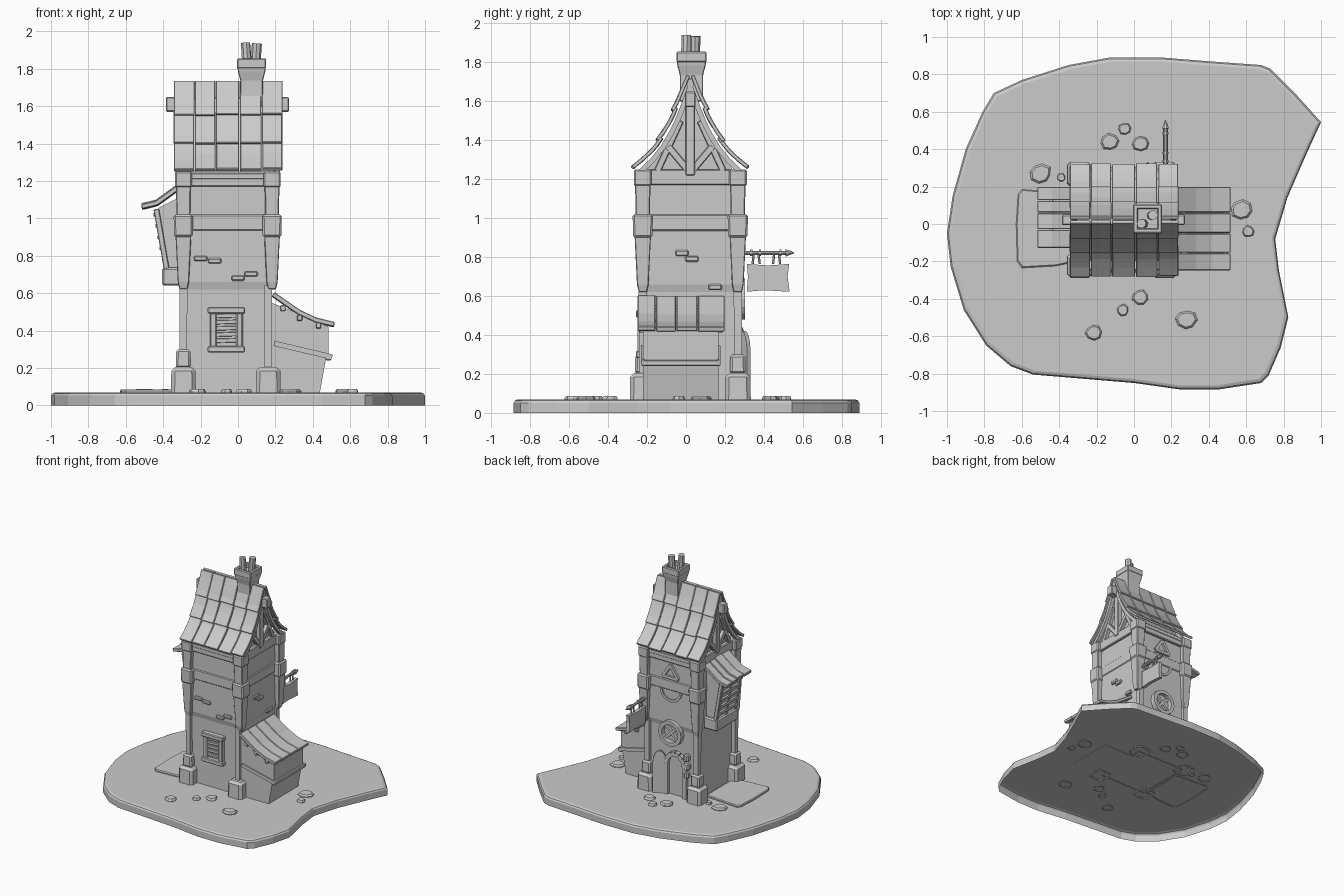
import bpy, bmesh, math, random
from mathutils import Vector

if "Cube" in bpy.data.objects:
    bpy.data.objects.remove(bpy.data.objects["Cube"])
random.seed(4)
CX, CY = -0.055, 0.022          # tower axis
MAT = bpy.data.materials.new("plain grey")
MAT.diffuse_color = (0.6, 0.6, 0.6, 1)
MAT.use_nodes = True
MAT.node_tree.nodes["Principled BSDF"].inputs["Base Color"].default_value = MAT.diffuse_color

def finish(name, bm, bevel=0.0):
    bmesh.ops.recalc_face_normals(bm, faces=bm.faces)
    if bevel:
        bmesh.ops.bevel(bm, geom=bm.edges[:], offset=bevel, segments=1, affect='EDGES', clamp_overlap=True)
    me = bpy.data.meshes.new(name)
    bm.to_mesh(me); bm.free()
    me.materials.append(MAT)
    ob = bpy.data.objects.new(name, me)
    bpy.context.collection.objects.link(ob)
    return ob

def loft(name, rings, bevel=0.0, bottom=True):
    """Solid through rings of equal point count; bottom may stay open."""
    bm = bmesh.new()
    vs = [[bm.verts.new(p) for p in r] for r in rings]
    n = len(vs[0])
    for a, b in zip(vs, vs[1:]):
        for i in range(n):
            bm.faces.new((a[i], a[(i+1) % n], b[(i+1) % n], b[i]))
    if bottom:
        bm.faces.new(vs[0][::-1])
    bm.faces.new(vs[-1])
    return finish(name, bm, bevel)

def rect(x, y, hx, hy, z):
    return [(x-hx, y-hy, z), (x+hx, y-hy, z), (x+hx, y+hy, z), (x-hx, y+hy, z)]

def box(name, x0, x1, y0, y1, z0, z1, bevel=0.006):
    x, y, hx, hy = (x0+x1)/2, (y0+y1)/2, (x1-x0)/2, (y1-y0)/2
    return loft(name, [rect(x, y, hx, hy, z0), rect(x, y, hx, hy, z1)], bevel)

def prism(name, pts, axis, a, b, bevel=0.0):
    """Extrude a 2D outline: axis x -> (y,z), axis y -> (x,z)."""
    f = {'x': lambda p, t: (t, p[0], p[1]), 'y': lambda p, t: (p[0], t, p[1])}[axis]
    return loft(name, [[f(p, t) for p in pts] for t in (a, b)], bevel)

def strip(name, pts, thick, axis, a, b, bevel=0.0):
    """Curved board: polyline thickened to one side, then extruded."""
    P = [Vector(p) for p in pts]
    off = []
    for i, p in enumerate(P):
        d = (P[min(i+1, len(P)-1)] - P[max(i-1, 0)]).normalized()
        off.append(p + Vector((-d.y, d.x)) * thick)
    return prism(name, [tuple(p) for p in P + off[::-1]], axis, a, b, bevel)

def beam(name, p, q, w, bevel=0.004, sides=4, w2=None):
    """Bar between two points, square or round, with optional taper."""
    p, q = Vector(p), Vector(q)
    rot = (q-p).to_track_quat('Z', 'Y').to_matrix()
    k = math.sqrt(2) if sides == 4 else 1
    rings = []
    for c, r in ((p, w), (q, w if w2 is None else w2)):
        rings.append([c + rot @ Vector((r*k*math.cos(2*math.pi*(i+.5)/sides), r*k*math.sin(2*math.pi*(i+.5)/sides), 0)) for i in range(sides)])
    return loft(name, rings, bevel)

def annulus(name, x, z, r0, r1, y0, y1, a0=0, a1=360, n=16):
    arc = [math.radians(a0+(a1-a0)*i/n) for i in range(n+1)]
    for t, u in zip(arc, arc[1:]):
        prism(name, [(x+r*math.cos(a), z+r*math.sin(a)) for r, a in ((r0, t), (r1, t), (r1, u), (r0, u))], 'y', y0, y1)

# island base: shell open underneath
edge = [(-.75,.70),(-.6,.77),(-.35,.85),(-.13,.89),(.15,.89),(.4,.87),(.68,.85),(.73,.83),(.86,.7),(1,.545),
        (.92,.37),(.82,.14),(.755,-.08),(.775,-.25),(.825,-.5),(.785,-.66),(.72,-.81),(.68,-.85),(.45,-.885),(.25,-.885),
        (0,-.85),(-.3,-.825),(-.54,-.805),(-.66,-.76),(-.79,-.65),(-.91,-.46),(-.98,-.23),(-1,-.05),(-.97,.15),(-.9,.4),(-.81,.6)]
loft("island_base", [[(x*s, y*s, z) for x, y in edge] for s, z in ((1, 0), (1, .052), (.992, .064), (.975, .07))], bottom=False)
slab = [(-.6,.185),(-.3,.16),(-.3,-.2),(-.42,-.225),(-.6,-.235),(-.625,-.2),(-.63,0),(-.62,.16)]
loft("side_slab", [[(-.45+(x+.45)*s, y*s, z) for x, y in slab] for s, z in ((1, .062), (1, .078), (.97, .085))], bottom=False)
for x, y, r in ((-.5,.27,.06),(-.13,.44,.05),(-.05,.51,.036),(.035,.43,.048),(.575,.075,.06),(.61,-.04,.035),
                (.035,-.39,.045),(-.06,-.46,.035),(-.215,-.58,.045),(.28,-.51,.055),(-.39,.25,.025)):
    a0 = random.random()*6
    sh = [(math.cos(i*math.pi/4+a0)*random.uniform(.85, 1.1)*r, math.sin(i*math.pi/4+a0)*random.uniform(.8, 1)*r) for i in range(8)]
    loft("ground_stone", [[(x+u*s, y+v*s, z) for u, v in sh] for s, z in ((1, .062), (1, .076), (.8, .088))], bottom=False)

# tower walls and floor bands
loft("tower_walls", [rect(CX, CY, hx, hy, z) for hx, hy, z in
     ((.225,.24,.065),(.222,.237,.35),(.225,.24,.62),(.235,.25,.66),(.235,.25,1.24))], bottom=False)
for z0, z1, g in ((.935, 1.02, .006), (1.17, 1.25, .018)):
    box("wall_band", CX-.235-g, CX+.235+g, CY-.25-g, CY+.25+g, z0, z1)

# corner posts, brackets and footing stones
for sx in (-1, 1):
    for sy in (-1, 1):
        x, y = CX+sx*.237, CY+sy*.244
        loft("corner_capital", [rect(x, y, .046, .046, 1.165), rect(x, y, .046, .046, 1.25)], .008)
        loft("upper_post", [rect(x, y, .036, .036, 1.0), rect(x, y, .04, .04, 1.19)], .005)
        loft("post_block", [rect(x, y, .05, .05, .9), rect(x, y, .052, .052, 1.02)], .01)
        loft("post_bracket", [rect(x, y, .021, .021, .62), rect(x, y, .03, .03, .66), rect(x, y, .042, .042, .91)], .004)
        if sx > 0:
            x -= .02
        loft("lower_post", [rect(x, y, .02, .02, .2), rect(x, y, .021, .021, .64)])
        loft("footing_stone", [rect(x, y, .067, .067, .06), rect(x, y, .064, .064, .205)], .02, False)
        if (sx, sy) != (1, -1):
            loft("footing_stone_small", [rect(x, y, .041, .041, .2), rect(x, y, .038, .038, .3)], .012)

# loose bricks on front and right walls
for x, z in ((-.2,.785),(-.125,.773),(.07,.703),(0,.68)):
    box("front_brick", x-.036, x+.036, CY-.265, CY-.2, z-.014, z+.014)
for y, z in ((-.02,.82),(.03,.79),(.15,.645)):
    box("right_brick", .13, CX+.25, y-.034, y+.034, z-.014, z+.016)

# front shutter window
wy = CY-.24
box("window_back", -.135, .01, wy-.008, wy+.02, .3, .51, 0)
for x in (-.132, .008):
    box("window_jamb", x-.018, x+.018, wy-.03, wy+.02, .3, .5)
for z in (.3, .508):
    box("window_sill", -.162, .037, wy-.04, wy+.02, z-.018, z+.018)
for i in range(5):
    z = .345+i*.033
    beam("window_slat", (-.13, wy-.012, z), (.006, wy-.012, z+.004), .011, .002)

# gable walls, trusses and ridge beam
ROOF = [(.0, 1.728), (.03, 1.65), (.057, 1.575), (.083, 1.51), (.115, 1.445), (.155, 1.378), (.205, 1.315), (.283, 1.24)]
def curve(t):
    i = min(int(t*7), 6); f = t*7-i
    a, b = ROOF[i], ROOF[i+1]
    return (a[0]+(b[0]-a[0])*f, a[1]+(b[1]-a[1])*f)
inner = [(d-.02, z-.02) for d, z in ROOF[1:7]]
gable = [(CY+.24, 1.22)] + [(CY+d, z) for d, z in inner[::-1]] + [(CY-d, z) for d, z in inner] + [(CY-.24, 1.22)]
prism("gable_wall", gable, 'x', CX-.225, CX+.225)
box("ridge_beam", -.385, .272, CY-.028, CY+.028, 1.57, 1.65)
for sx in (-1, 1):
    x = CX+sx*.235
    beam("king_post", (x, CY, 1.22), (x, CY, 1.62), .024)
    for sy in (-1, 1):
        beam("gable_strut", (x, CY+sy*.015, 1.25), (x, CY+sy*.115, 1.37), .018)
        beam("gable_side_strut", (x, CY+sy*.17, 1.24), (x, CY+sy*.05, 1.5), .017)
        strip("barge_board", [(CY+sy*(d-.004), z-.006) for d, z in ROOF], -sy*.026, 'x', x+sx*.015, x+sx*.045)
        beam("eave_beam", (CX-.28, CY+sy*.255, 1.225), (CX+.28, CY+sy*.255, 1.225), .016)

# roof tiles: three rows of five on each slope, seams slightly wandering
xs = [-.345, -.233, -.12, .008, .126, .238]
for sy in (-1, 1):
    for r, (t0, t1) in enumerate(((.0, .37), (.31, .71), (.65, 1.0))):
        for c in range(5):
            e = t1 - random.uniform(0, .02)
            pts = []
            for k in range(5):
                d, z = curve(t0+(e-t0)*k/4)
                lift = .014*(k/4)**2 + random.uniform(0, .003)
                pts.append((CY+sy*(d+lift*.8), z+lift*.5))
            strip("roof_tile", pts, sy*.02, 'x', xs[c]+random.uniform(.001, .004), xs[c+1]-random.uniform(.0, .003), .003)

# chimney with two pots
hx, hy = .073, .028
loft("chimney_stack", [rect(hx, hy, a, a, z) for a, z in ((.06, 1.6), (.06, 1.735), (.073, 1.785), (.077, 1.82))], .004)
for s in (-1, 1):
    box("chimney_rim", hx+s*.065-.013, hx+s*.065+.013, hy-.078, hy+.078, 1.8, 1.855)
    box("chimney_rim", hx-.078, hx+.078, hy+s*.065-.013, hy+s*.065+.013, 1.8, 1.855)
beam("chimney_pot", (.05, .0, 1.8), (.04, .002, 1.94), .027, 0, 8, .025)
beam("chimney_pot", (.093, .045, 1.8), (.101, .048, 1.935), .025, 0, 8, .027)

# right lean-to shed
prism("shed_body", [(.15,.065),(.437,.065),(.47,.25),(.485,.27),(.485,.42),(.33,.49),(.15,.56)], 'y', -.22, .168)
for y in (-.222, .17):
    strip("shed_side_trim", [(.19,.318), (.5,.245)], .028, 'y', y-.008, y+.008)
box("shed_front_trim", .468, .5, -.23, .178, .24, .272)
arc = [(.18,.592), (.24,.55), (.32,.495), (.41,.453), (.512,.428)]
ys = [-.25, -.155, -.05, .06, .2]
for i in range(4):
    dz = random.uniform(-.006, .006)
    strip("shed_roof_plank", [(x, z+dz-.012) for x, z in arc], .026, 'y', ys[i]+.002, ys[i+1]-.002, .004)
for x, z in ((.24,.52), (.33,.468), (.43,.428)):
    box("shed_purlin", x-.014, x+.014, -.24, .19, z-.016, z+.016, .004)

# left bay window with little roof
prism("bay_body", [(-.26,1.14),(-.42,1.06),(-.435,1.04),(-.375,.72),(-.26,.7)], 'y', -.085, .145)
box("bay_sill", -.405, -.26, -.11, .17, .64, .738, .01)
for y in (-.09, .03, .15):
    beam("bay_post", (-.437, y, 1.05), (-.382, y, .73), .015)
for z in (.78, .84, .9, .96, 1.02):
    x = -.385-(z-.73)*.1875
    beam("bay_slat", (x-.004, -.085, z), (x-.004, .145, z), .009, 0)
arc = [(-.27,1.2), (-.36,1.135), (-.43,1.085), (-.512,1.065)]
ys = [-.13, -.03, .06, .125, .2]
for i in range(4):
    dz = random.uniform(-.006, .006)
    strip("bay_roof_plank", [(x, z+dz-.015) for x, z in arc], -.026, 'y', ys[i]+.002, ys[i+1]-.002, .004)

# back face: arched doorway with an open leaf
by = CY+.24
arch = [(.085, .07)] + [(.085*math.cos(a*math.pi/8), .32+.1*math.sin(a*math.pi/8)) for a in range(9)] + [(-.085, .07)]
prism("doorway", [(x-.1, z) for x, z in arch], 'y', by-.03, by+.006)
for p, q in zip(arch, arch[1:]):
    beam("door_frame", (p[0]-.1, by+.012, p[1]), (q[0]-.1, by+.012, q[1]), .018, 0)
leaf = [((x+.085)*.55-.005, (x+.085)*.3+by, z) for x, z in arch]
loft("door_leaf", [leaf, [(x-.012, y+.018, z) for x, y, z in leaf]])
for z, w in ((.27, .02), (.34, .026), (.41, .022)):
    box("door_side_stone", -.2-w, -.2+w, by-.02, by+.032, z-.028, z+.03, .01)

# back face: round window, triangle and half-round ornaments
annulus("round_window_frame", -.06, .585, .075, .105, by-.02, by+.04)
for s in (-1, 1):
    beam("round_window_bar", (-.06-.06*s, by+.01, .525), (-.06+.06*s, by+.01, .645), .011, 0)
tri = [(-.125, 1.045), (.015, 1.045), (-.055, 1.15)]
for i in range(3):
    p, q = tri[i], tri[(i+1) % 3]
    beam("triangle_trim", (p[0], by+.016, p[1]), (q[0], by+.016, q[1]), .012, 0)
annulus("half_round_trim", -.055, .94, .08, .1, by-.02, by+.02, 180, 360, 10)

# hanging sign on the back corner
sx = .168
beam("sign_pole", (sx, .24, .822), (sx, .52, .822), .011, 0, 8)
beam("sign_pole_tip", (sx, .51, .822), (sx, .555, .822), .021, 0, 8, .003)
for y in (.335, .38, .485):
    beam("sign_pole_collar", (sx, y-.006, .822), (sx, y+.006, .822), .018, 0, 8)
for y in (.36, .465):
    for s in (-1, 1):
        beam("sign_hook", (sx, y+s*.018, .765), (sx, y+s*.012, .82), .006, 0, 6)
prism("sign_board", [(.312,.765),(.42,.757),(.53,.765),(.522,.7),(.532,.622),(.4,.63),(.312,.622),(.318,.7)], 'x', sx-.014, sx+.014)
